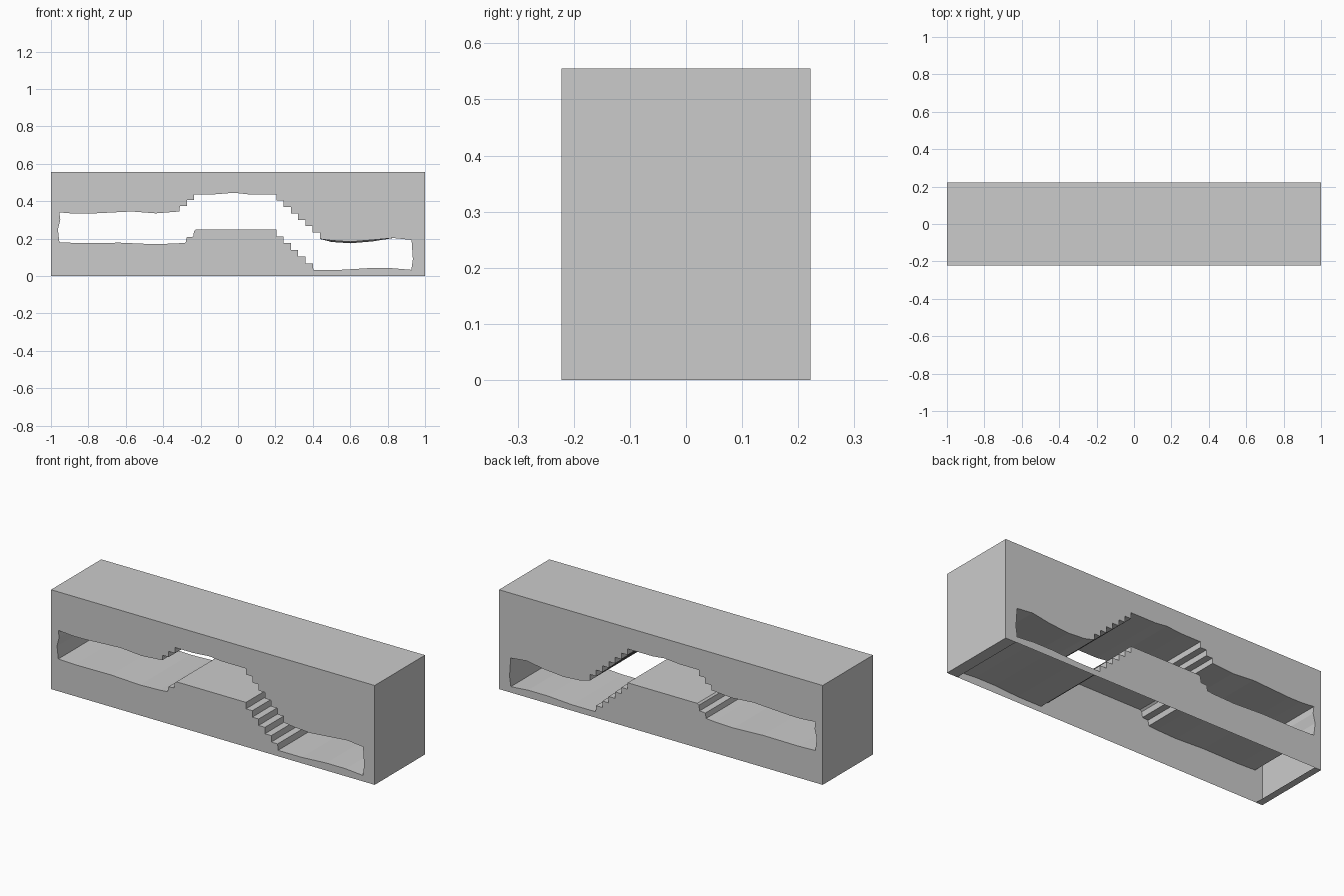
import bpy, bmesh

if "Cube" in bpy.data.objects:
    bpy.data.objects.remove(bpy.data.objects["Cube"])

HALF_Y, HEIGHT = 0.222, 0.555
SLOT_L, SLOT_R = -0.96, 0.935      # ends of the open underside


def stairs(x, z, dx, dz, n):
    """n steps starting at (x, z): riser first, then tread."""
    pts = [(x, z)]
    for _ in range(n):
        z += dz
        pts.append((x, z))
        x += dx
        pts.append((x, z))
    return pts


# passage outline in the xz plane: floor left to right, then ceiling back
floor = [(-0.955, 0.18), (-0.85, 0.176), (-0.63, 0.178), (-0.45, 0.17), (-0.33, 0.174),
         (-0.28, 0.178), (-0.275, 0.207), (-0.24, 0.21), (-0.235, 0.24), (-0.225, 0.248)]
floor += stairs(0.205, 0.248, 0.039, -0.036, 5)
floor += [(0.403, 0.033), (0.55, 0.033), (0.70, 0.042), (0.82, 0.042), (0.927, 0.033)]
ceiling = [(0.935, 0.09), (0.928, 0.193), (0.83, 0.203), (0.72, 0.193), (0.60, 0.183),
           (0.50, 0.19)]
ceiling += stairs(0.438, 0.198, -0.0388, 0.0342, 6)
ceiling += [(0.205, 0.437), (0.05, 0.437), (-0.02, 0.445), (-0.12, 0.437)]
ceiling += stairs(-0.235, 0.437, -0.038, -0.032, 2)
ceiling += [(-0.313, 0.345), (-0.44, 0.335), (-0.57, 0.345), (-0.80, 0.333), (-0.87, 0.333),
            (-0.955, 0.34), (-0.95, 0.30), (-0.963, 0.25)]
passage = floor + ceiling
block = [(-1, 0), (SLOT_L, 0), (SLOT_R, 0), (1, 0), (1, HEIGHT), (-1, HEIGHT)]

bm = bmesh.new()


def ring(points, y):
    verts = [bm.verts.new((x, y, z)) for x, z in points]
    edges = [bm.edges.new((verts[i - 1], verts[i])) for i in range(len(verts))]
    return verts, edges


def wall(y, sag):
    """Long wall with the passage cut out; sag lowers the right ceiling at the back."""
    shape = [(x, z - sag if 0.44 < x < 0.8 and 0.15 < z < 0.197 else z) for x, z in passage]
    outer, e1 = ring(block, y)
    inner, e2 = ring(shape, y)
    bmesh.ops.triangle_fill(bm, edges=e1 + e2, use_beauty=True)
    return outer, inner


def bridge(a, b, skip=()):
    for i in range(len(a)):
        if i not in skip:
            j = (i + 1) % len(a)
            bm.faces.new((a[i], a[j], b[j], b[i]))


front_outer, front_inner = wall(-HALF_Y, 0)
back_outer, back_inner = wall(HALF_Y, 0.008)
bridge(front_outer, back_outer, skip=(1,))   # shell, underside open between end strips
bridge(front_inner, back_inner)              # passage floor, ceiling and ends
bmesh.ops.recalc_face_normals(bm, faces=bm.faces[:])

# make sure the roof faces up
top = max(bm.faces, key=lambda f: f.calc_center_median().z)
if top.normal.z < 0:
    bmesh.ops.reverse_faces(bm, faces=bm.faces[:])

mesh = bpy.data.meshes.new("stepped_passage_block")
bm.to_mesh(mesh)
bm.free()
obj = bpy.data.objects.new("stepped_passage_block", mesh)
bpy.context.collection.objects.link(obj)
